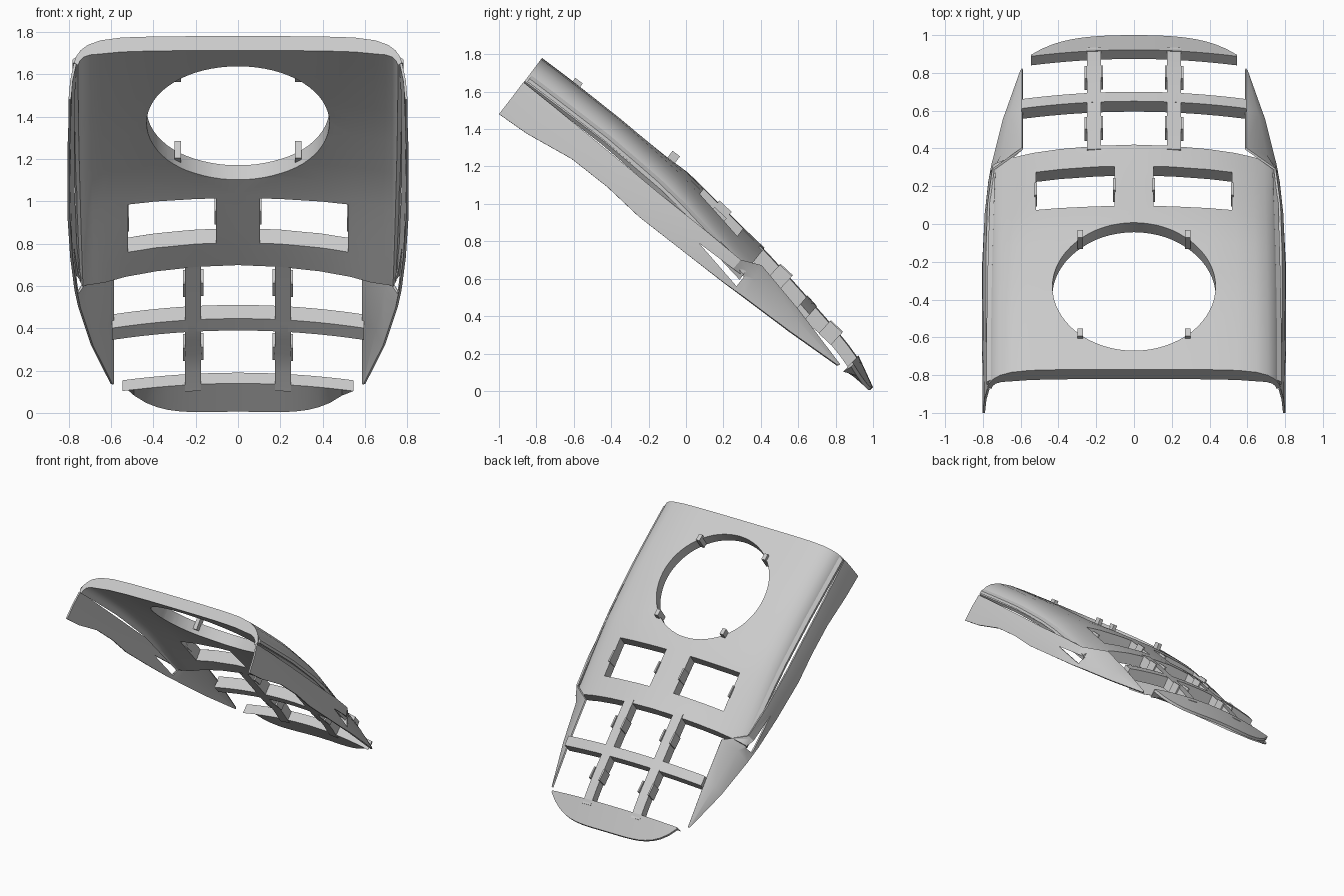
import bpy, bmesh, math
from mathutils import Vector, Matrix

if "Cube" in bpy.data.objects:
    bpy.data.objects.remove(bpy.data.objects["Cube"])

grey = bpy.data.materials.new("plain_grey")
grey.use_nodes = True
COL = (0.6, 0.6, 0.6, 1)
grey.diffuse_color = COL
grey.node_tree.nodes["Principled BSDF"].inputs["Base Color"].default_value = COL

THICK = 0.085
TILT = math.atan2(0.6, 0.8)
# Centre line of the outer face, as (y, z)
SPINE = [(-0.77, 1.78), (-0.33, 1.45), (0.01, 1.17), (0.31, 0.87),
         (0.42, 0.765), (0.65, 0.51), (0.8, 0.34), (0.93, 0.18), (1.0, 0.02)]


def lerp_table(table, v):
    for (a, fa), (b, fb) in zip(table, table[1:]):
        if v <= b:
            break
    return fa + (fb - fa) * (v - a) / (b - a)


def normal(y):
    a = TILT + 0.13 * max(0, y - 0.3) / 0.7
    return Vector((0, math.sin(a), math.cos(a)))


def at(x, y, drop=0):
    """Point on the outer face at x, lowered along the normal by drop."""
    return Vector((x, y, lerp_table(SPINE, y))) - normal(y) * drop


def crown(x):
    return 0.06 * (x / 0.6) ** 2


def finish(ob):
    """Bake the modifiers and shade."""
    bpy.context.view_layer.update()
    dg = bpy.context.evaluated_depsgraph_get()
    mesh = bpy.data.meshes.new_from_object(ob.evaluated_get(dg))
    ob.modifiers.clear()
    ob.data = mesh
    mesh.materials.clear()
    mesh.materials.append(grey)
    bpy.ops.object.select_all(action='DESELECT')
    ob.select_set(True)
    bpy.context.view_layer.objects.active = ob
    bpy.ops.object.shade_smooth_by_angle(angle=math.radians(30))
    return ob


def to_object(name, bm):
    bmesh.ops.recalc_face_normals(bm, faces=bm.faces)
    mesh = bpy.data.meshes.new(name)
    bm.to_mesh(mesh)
    bm.free()
    ob = bpy.data.objects.new(name, mesh)
    bpy.context.collection.objects.link(ob)
    return ob


def loft(name, rings, closed=True):
    bm = bmesh.new()
    rows = [[bm.verts.new(p) for p in r] for r in rings]
    n = len(rows[0])
    for a, b in zip(rows, rows[1:]):
        for i in range(n if closed else n - 1):
            j = (i + 1) % n
            bm.faces.new((a[i], a[j], b[j], b[i]))
    if closed:
        bm.faces.new(rows[0])
        bm.faces.new(rows[-1])
    return to_object(name, bm)


def tilted(centre, tilt=TILT):
    return Matrix.Translation(centre) @ Matrix.Rotation(-tilt, 4, 'X')


def box(name, centre, size, tilt=TILT):
    bm = bmesh.new()
    bmesh.ops.create_cube(bm, size=1)
    bmesh.ops.scale(bm, vec=size, verts=bm.verts)
    bmesh.ops.transform(bm, matrix=tilted(centre, tilt), verts=bm.verts)
    return to_object(name, bm)


def cut(ob, cutters):
    for c in cutters:
        c.hide_render = True
        m = ob.modifiers.new("cut", 'BOOLEAN')
        m.operation, m.solver, m.object = 'DIFFERENCE', 'EXACT', c
    finish(ob)
    for c in cutters:
        bpy.data.objects.remove(c)


# Main panel: half section as (x, drop at upper end, drop at lower end)
OUTER = [(0, 0, 0), (0.2, 0, 0.01), (0.4, 0.002, 0.037), (0.55, 0.008, 0.07),
         (0.65, 0.025, 0.105), (0.71, 0.052, 0.13), (0.745, 0.085, 0.15),
         (0.765, 0.12, 0.165), (0.775, 0.155, 0.18)]


def section(y):
    t = (y + 0.77) / 1.19
    half = []
    for x, a, b in OUTER:
        k = t * t
        half.append((x * (1 - 0.035 * k), a + (b - a) * k))
    full = [(-x, d) for x, d in reversed(half[1:])] + half
    outer = [at(x, y, d) for x, d in full]
    inner = []
    for x, d in reversed(full):
        edge = max(0, (abs(x) - 0.6) / 0.175)
        inner.append(at(x * (1 - 0.025 * min(1, edge)), y,
                        d + THICK * (1 - 0.8 * min(1, edge) ** 2)))
    return outer + inner


STEPS = 14
panel = loft("main_panel", [section(-0.77 + 1.19 * i / STEPS) for i in range(STEPS + 1)])

# Round opening and the two windows
hole = bmesh.new()
bmesh.ops.create_cone(hole, cap_ends=True, segments=64, radius1=0.432, radius2=0.432, depth=0.6)
hole_centre = Vector((0, -0.33, 1.44))
bmesh.ops.transform(hole, matrix=tilted(hole_centre), verts=hole.verts)
cutters = [to_object("round_cutter", hole)]
for s in (-1, 1):
    cutters.append(box("window_cutter", (s * 0.312, 0.2, 0.975), (0.415, 0.295, 0.5)))
cut(panel, cutters)

# Side wings: upper, middle and lower edge at each station
WING = [((0.77, -0.87, 1.65), (0.787, -0.93, 1.57), (0.795, -1.0, 1.48)),
        ((0.775, -0.72, 1.53), (0.79, -0.78, 1.455), (0.795, -0.85, 1.375)),
        ((0.778, -0.50, 1.35), (0.793, -0.55, 1.29), (0.8, -0.61, 1.24)),
        ((0.778, -0.33, 1.21), (0.795, -0.38, 1.15), (0.8, -0.42, 1.09)),
        ((0.778, -0.15, 1.06), (0.795, -0.2, 1.0), (0.8, -0.25, 0.93)),
        ((0.77, 0.10, 0.86), (0.785, 0.05, 0.80), (0.787, 0, 0.735)),
        ((0.745, 0.29, 0.70), (0.765, 0.24, 0.64), (0.767, 0.2, 0.58)),
        ((0.59, 0.40, 0.67), (0.70, 0.36, 0.60), (0.75, 0.31, 0.5)),
        ((0.59, 0.60, 0.43), (0.655, 0.58, 0.39), (0.69, 0.55, 0.32)),
        ((0.59, 0.82, 0.14), (0.592, 0.815, 0.138), (0.597, 0.81, 0.136))]
wing = loft("side_wings", WING, closed=False)
for kind in ('SOLIDIFY', 'MIRROR'):
    mod = wing.modifiers.new(kind.lower(), kind)
    if kind == 'SOLIDIFY':
        mod.thickness, mod.offset = 0.012, 0
    else:
        mod.use_mirror_merge = False
notch = [(0.07, 0.79), (0.31, 0.61), (0.27, 0.56)]
cut(wing, [loft("notch_cutter", [[(x, y, z) for y, z in notch] for x in (-1, 1)])])

# Thin trim strips along the seams between panel and wings
for s, side in ((1, "left"), (-1, "right")):
    rings = []
    for i in range(9):
        y = -0.76 + 1.12 * i / 8
        k = ((y + 0.77) / 1.19) ** 2
        x, d = 0.768 - 0.027 * k, 0.118 + 0.04 * k
        rings.append([at(s * (x + dx), y, d + dd) for dx, dd in
                      ((-0.01, -0.01), (0.014, 0.01), (0.014, 0.03), (-0.01, 0.03))])
    finish(loft(side + "_seam_trim", rings))

# Upright bars of the lower grid
for s, side in ((1, "left"), (-1, "right")):
    rings = []
    for i in range(9):
        y = 0.4 + 0.54 * i / 8
        depth = THICK * (1 if y < 0.8 else 0.8)
        rings.append([at(s * x, y, crown(x) + d)
                      for x, d in ((0.175, 0), (0.25, 0), (0.25, depth), (0.175, depth))])
    finish(loft(side + "_upright_bar", rings))

# Cross bar
rings = []
for i in range(17):
    x = -0.595 + 1.19 * i / 16
    d = crown(x)
    rings.append([at(x, 0.65, d), at(x, 0.70, d), at(x, 0.70, d + THICK), at(x, 0.65, d + THICK)])
finish(loft("cross_bar", rings))

# Bottom bar, tapering to its lower lip and ends
rings = []
for i in range(21):
    x = -0.545 + 1.09 * i / 20
    d = crown(x)
    low = 1 - 0.07 * (x / 0.545) ** 4
    rings.append([at(x, 0.922, d), at(x, low, d), at(x, low, d + 0.02), at(x, 0.922, d + 0.07)])
finish(loft("bottom_bar", rings))

# Small clips around the round opening
slope = Vector((0, 0.8, -0.6))
for sx in (-1, 1):
    for sy in (-1, 1):
        c = hole_centre + Vector((sx * 0.285, 0, 0)) + slope * (sy * 0.325)
        finish(box("opening_clip", c + normal(0) * -0.02, (0.03, 0.05, 0.1)))

# Small clips on window sides and upright bars
for s in (-1, 1):
    for x, y in ((0.105, 0.2), (0.52, 0.2), (0.17, 0.53), (0.255, 0.53), (0.17, 0.8), (0.255, 0.8)):
        c = at(s * x, y, crown(x) + 0.03)
        finish(box("side_clip", c, (0.012, 0.09, 0.09), math.radians(43)))
